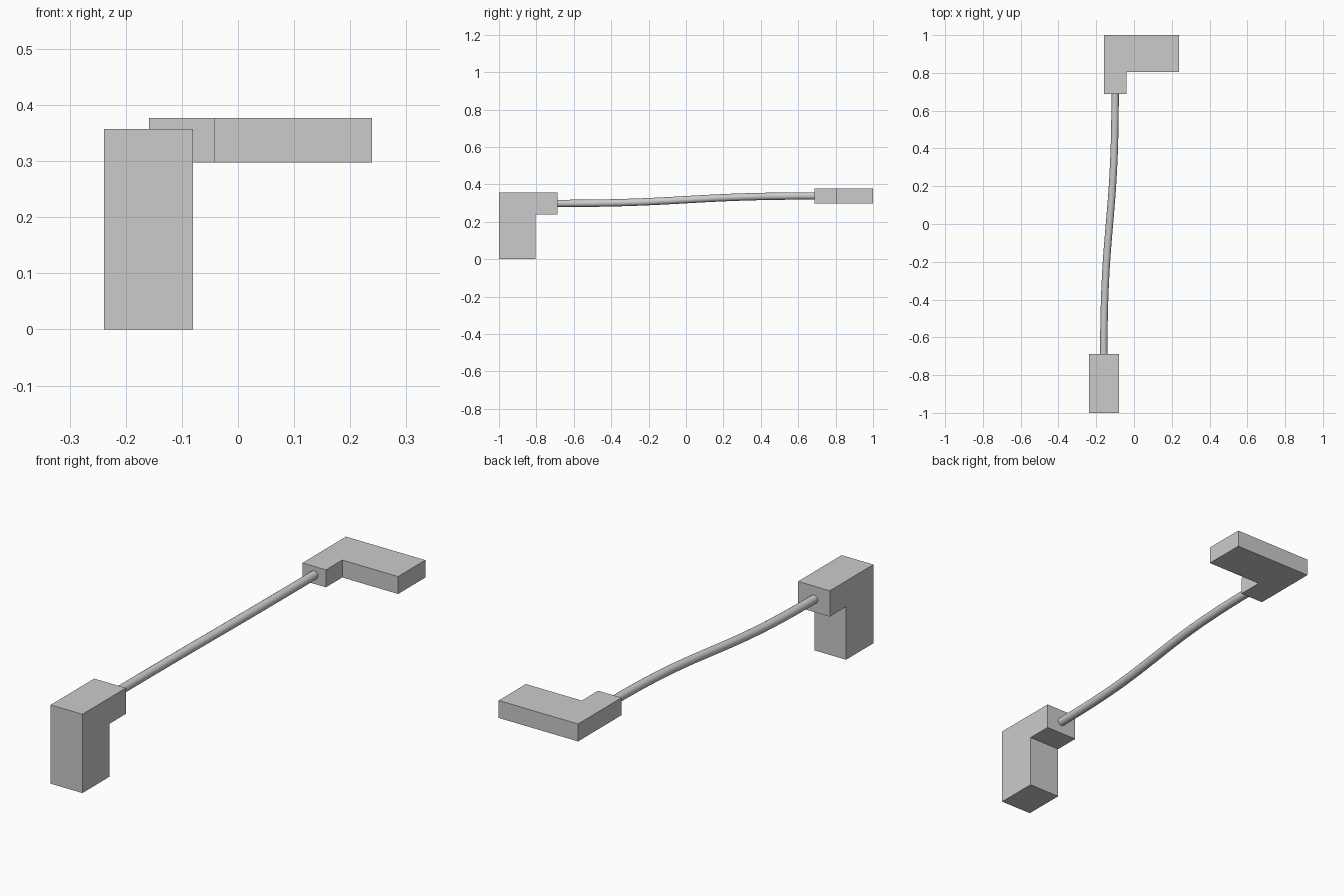
import bpy, bmesh
from mathutils import Vector

cube = bpy.data.objects.get("Cube")
if cube:
    bpy.data.objects.remove(cube, do_unlink=True)

# Single plain grey material
grey = bpy.data.materials.new("plain_grey")
grey.use_nodes = True
colour = (0.6, 0.6, 0.6, 1)
grey.diffuse_color = colour
grey.node_tree.nodes["Principled BSDF"].inputs["Base Color"].default_value = colour


def extruded_profile(name, points, depth):
    """Extrude a closed planar profile along the depth vector."""
    bm = bmesh.new()
    face = bm.faces.new([bm.verts.new(p) for p in points])
    result = bmesh.ops.extrude_face_region(bm, geom=[face], use_keep_orig=True)
    verts = [v for v in result["geom"] if isinstance(v, bmesh.types.BMVert)]
    bmesh.ops.translate(bm, verts=verts, vec=depth)
    bmesh.ops.recalc_face_normals(bm, faces=bm.faces)
    mesh = bpy.data.meshes.new(name)
    bm.to_mesh(mesh)
    bm.free()
    mesh.materials.append(grey)
    obj = bpy.data.objects.new(name, mesh)
    bpy.context.collection.objects.link(obj)
    return obj


# Upright angled plug: L profile in the side plane
side = [(-1, 0), (-0.805, 0), (-0.805, 0.24), (-0.688, 0.24), (-0.688, 0.357), (-1, 0.357)]
extruded_profile("upright_plug", [(-0.239, y, z) for y, z in side], Vector((0.159, 0, 0)))

# Flat angled plug: L profile in the ground plane
plan = [(-0.159, 0.688), (-0.041, 0.688), (-0.041, 0.805), (0.239, 0.805), (0.239, 1), (-0.159, 1)]
extruded_profile("flat_plug", [(x, y, 0.298) for x, y in plan], Vector((0, 0, 0.079)))

# Round cable sweeping gently between the two plugs
curve = bpy.data.curves.new("cable", "CURVE")
curve.dimensions = "3D"
curve.resolution_u = 32
curve.bevel_depth = 0.0195
curve.bevel_resolution = 6
curve.use_fill_caps = True
spline = curve.splines.new("BEZIER")
spline.bezier_points.add(1)
reach = Vector((0, 0.68, 0))
for point, end in zip(spline.bezier_points, [(-0.16, -0.69, 0.298), (-0.1, 0.69, 0.338)]):
    point.handle_left_type = point.handle_right_type = "FREE"
    point.co = Vector(end)
    point.handle_left = point.co - reach
    point.handle_right = point.co + reach
cable = bpy.data.objects.new("cable", curve)
bpy.context.collection.objects.link(cable)
curve.materials.append(grey)

# Turn the cable into a smooth mesh
bpy.ops.object.select_all(action="DESELECT")
cable.select_set(True)
bpy.context.view_layer.objects.active = cable
bpy.ops.object.convert(target="MESH")
bpy.ops.object.shade_smooth_by_angle()
